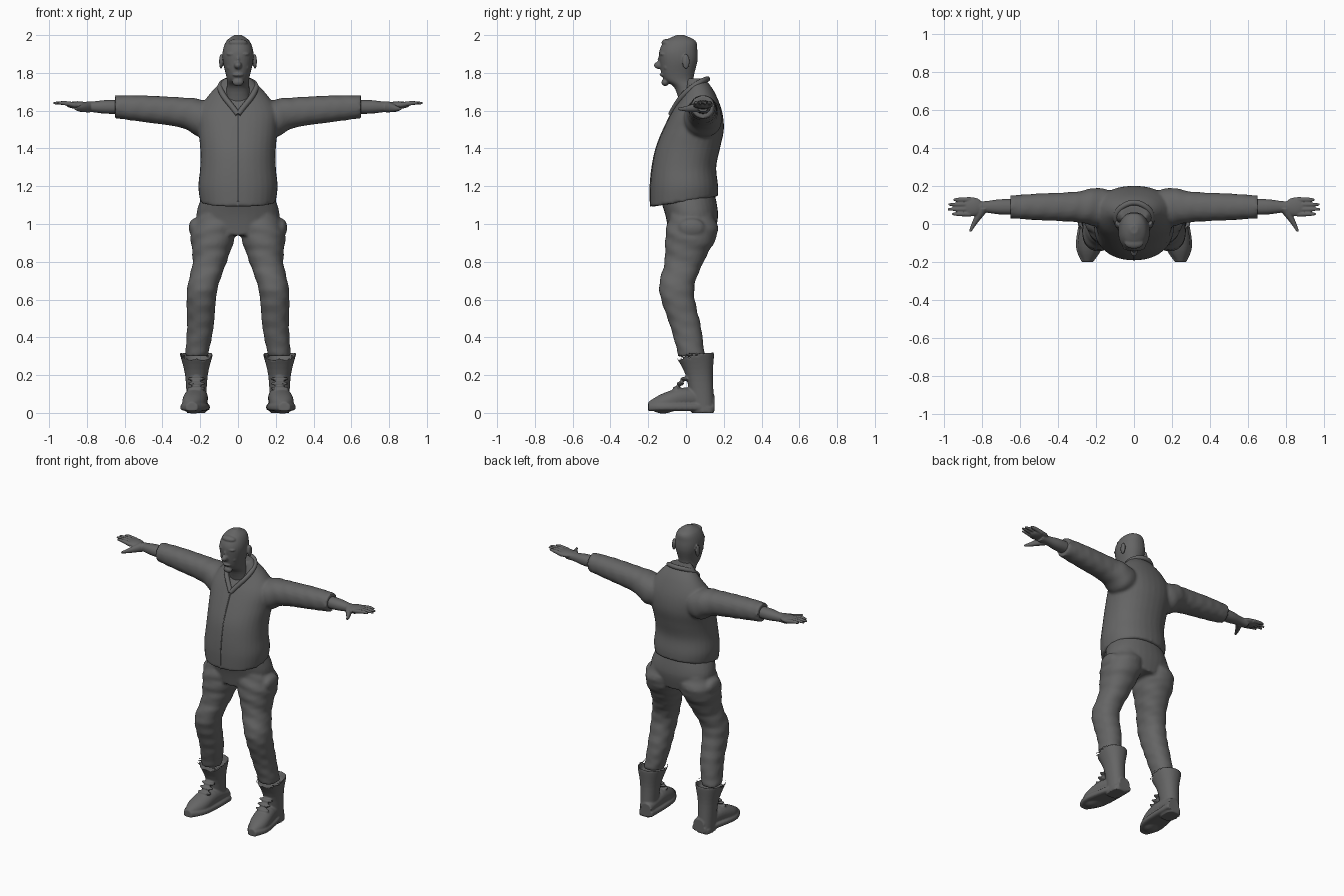
import bpy, bmesh, math
from mathutils import Matrix

default = bpy.data.objects.get("Cube")
if default:
    bpy.data.objects.remove(default)

# One flat colour for the whole figure
shade = 0.13
grey = bpy.data.materials.new("dark grey")
grey.use_nodes = True
grey.diffuse_color = (shade, shade, shade, 1)
grey.node_tree.nodes["Principled BSDF"].inputs["Base Color"].default_value = grey.diffuse_color

SEGMENTS, STEPS = 32, 5
ONE, BOTH = (1,), (1, -1)


def blend(before, start, end, after, u):
    """Catmull-Rom step between the start and end rings."""
    return [q + u / 2 * (r - p + u * (2 * p - 5 * q + 4 * r - s + u * (3 * (q - r) + s - p)))
            for p, q, r, s in zip(before, start, end, after)]


def loft(body, axis, rings, sides=ONE, power=2.2, fold=0):
    """Closed body through rings: place along axis, centre pair, radius pair."""
    padded = [rings[0], *rings, rings[-1]]
    path = [blend(*four, step / STEPS)
            for four in zip(padded, padded[1:], padded[2:], padded[3:])
            for step in range(STEPS)]
    path.append(rings[-1])
    for side in sides:
        loops = []
        for place, centre_a, centre_b, radius_a, radius_b in path:
            loop = []
            for k in range(SEGMENTS):
                angle = math.tau * k / SEGMENTS
                c, s = math.cos(angle), math.sin(angle)
                crease = 1 + fold * math.sin(place * 75 + 2 * c + 3 * s)
                a = centre_a + radius_a * crease * math.copysign(abs(c) ** (2 / power), c)
                b = centre_b + radius_b * crease * math.copysign(abs(s) ** (2 / power), s)
                x, y, z = {"x": (place, a, b), "y": (a, place, b), "z": (a, b, place)}[axis]
                loop.append(body.verts.new((x * side, y, z)))
            loops.append(loop)
        for lower, upper in zip(loops, loops[1:]):
            for k in range(SEGMENTS):
                body.faces.new((lower[k - 1], lower[k], upper[k], upper[k - 1]))
        body.faces.new(loops[0])
        body.faces.new(loops[-1])


def trunk(body, rings):
    """Central loft from height, depth centre, half width and half depth."""
    loft(body, "z", [(z, 0, y, wide, deep) for z, y, wide, deep in rings])


def limb(body, axis, joints, ratio=1.0, fold=0):
    """Mirrored pair of limbs from place, centre pair and radius."""
    rings = [(place, a, b, radius, radius * ratio) for place, a, b, radius in joints]
    loft(body, axis, rings, BOTH, fold=fold)


def ball(body, centre, size, sides=ONE):
    for side in sides:
        place = Matrix.Translation((centre[0] * side, *centre[1:]))
        bmesh.ops.create_uvsphere(body, u_segments=SEGMENTS, v_segments=SEGMENTS // 2,
                                  radius=1, matrix=place @ Matrix.Diagonal((*size, 1)))


def finish(body, name, voxel):
    """Fuse the overlapping bodies into one smooth skin."""
    bmesh.ops.recalc_face_normals(body, faces=body.faces)
    mesh = bpy.data.meshes.new(name)
    body.to_mesh(mesh)
    body.free()
    mesh.materials.append(grey)
    part = bpy.data.objects.new(name, mesh)
    bpy.context.collection.objects.link(part)
    skin = part.modifiers.new("fuse", "REMESH")
    skin.mode = "VOXEL"
    skin.voxel_size = voxel
    skin.use_smooth_shade = True
    soften = part.modifiers.new("soften", "SMOOTH")
    soften.iterations = 2


def cord(name, points, radius):
    curve = bpy.data.curves.new(name, "CURVE")
    curve.dimensions = "3D"
    curve.bevel_depth = radius
    curve.use_fill_caps = True
    spline = curve.splines.new("NURBS")
    spline.points.add(len(points) - 1)
    for point, place in zip(spline.points, points):
        point.co = (*place, 1)
    spline.use_endpoint_u = True
    spline.order_u = 3
    curve.materials.append(grey)
    part = bpy.data.objects.new(name, curve)
    bpy.context.collection.objects.link(part)


# Jacket: torso, sleeves and a tilted hem
jacket = bmesh.new()
torso = [(1.12, -.01, .2, .18), (1.2, -.01, .21, .18), (1.3, -.01, .2, .17),
         (1.4, .01, .2, .17), (1.5, .04, .21, .16), (1.6, .06, .21, .13),
         (1.7, .07, .14, .08), (1.77, .05, .07, .05)]
trunk(jacket, torso)
sleeve_y = .09
sleeve = [(.1, 1.55, .08), (.2, 1.56, .1), (.3, 1.59, .08), (.5, 1.61, .07), (.65, 1.62, .06)]
limb(jacket, "x", [(x, sleeve_y, z, radius) for x, z, radius in sleeve], fold=.02)
hem_top = torso[1][0]
for vert in jacket.verts:
    vert.co.z += 2 * vert.co.y * max(0, hem_top - vert.co.z)
finish(jacket, "jacket", .01)

# Zip down the belly line, and a shawl collar round the neck
cord("zip", [(0, y - deep, z) for z, y, wide, deep in torso[:6]], .004)
lapel = [(.03, -.06, 1.62), (.08, -.02, 1.68), (.1, .04, 1.73), (.07, .09, 1.76)]
notch, nape = (0, -.08, 1.58), (0, .12, 1.77)
other_lapel = [(-x, y, z) for x, y, z in reversed(lapel)]
cord("collar", [notch, *lapel, nape, *other_lapel, notch], .015)

# Trousers: hips, creased legs and pocket bulges
trousers = bmesh.new()
trunk(trousers, [(1.17, 0, .18, .15), (1.05, .03, .22, .14), (.94, .03, .18, .12)])
limb(trousers, "z", [(1.05, .11, .03, .1), (.95, .13, .03, .12), (.8, .15, -.01, .09),
                     (.65, .19, -.05, .08), (.45, .2, 0, .07), (.3, .22, .03, .06)],
     ratio=1.15, fold=.03)
ball(trousers, (.23, .03, .98), (.03, .07, .05), BOTH)
finish(trousers, "trousers", .01)

# Boots: flared hollow shaft, foot splayed outwards, sole, heel and laces
boots = bmesh.new()
ankle_x = .22
shaft = [(.03, .09, .05), (.2, .07, .06), (.32, .04, .09), (.28, .04, .07)]
limb(boots, "z", [(z, ankle_x, y, radius) for z, y, radius in shaft], ratio=1.2)
foot = [(.15, .06, .04), (0, .08, .06), (-.12, .05, .06), (-.2, .04, .02)]
limb(boots, "y", [(y, ankle_x - y / 8, z, radius) for y, z, radius in foot], ratio=.9)
sole = [(y, ankle_x - y / 8, .03, radius + .01, .02) for y, z, radius in foot]
loft(boots, "y", sole, BOTH, power=4)
heel = [(z, ankle_x, .09, .05, .06) for z in (0, .03)]
loft(boots, "z", heel, BOTH, power=3)
for row in range(3):
    ball(boots, (ankle_x, row / 50 - .05, row / 40 + .13), (.05, .02, .01), BOTH)
finish(boots, "boots", .006)

# Hands: forearm, palm, four fingers and thumb
hands = bmesh.new()
wrist_z = 1.62
forearm = [(.6, .04), (.7, .04), (.78, .03), (.84, .03)]
limb(hands, "x", [(x, sleeve_y, wrist_z, radius) for x, radius in forearm], ratio=.9)
ball(hands, (.85, sleeve_y, wrist_z + .01), (.06, .05, .02), BOTH)
for finger in range(4):
    y = sleeve_y + (finger - 1.5) / 40
    reach = .98 - (finger - 1.4) ** 2 / 80
    limb(hands, "x", [(.86, y, 1.63, .014), (.92, y, 1.64, .011), (reach, y, 1.64, .006)])
limb(hands, "y", [(.08, .79, wrist_z, .03), (0, .84, 1.61, .014), (-.04, .86, 1.61, .007)])
finish(hands, "hands", .004)

# Head: neck, jaw and skull, then the features
head = bmesh.new()
trunk(head, [(1.62, .03, .07, .06), (1.72, 0, .06, .06), (1.77, -.04, .06, .08),
             (1.86, -.04, .08, .1), (1.92, -.04, .08, .1), (1.97, -.03, .06, .08),
             (2, -.03, .02, .02)])
features = {
    "nose tip": ((0, -.14, 1.84), (.02, .03, .02), ONE),
    "nose bridge": ((0, -.13, 1.87), (.01, .02, .03), ONE),
    "lips": ((0, -.12, 1.79), (.03, .02, .01), ONE),
    "chin": ((0, -.11, 1.75), (.03, .02, .02), ONE),
    "hair tuft": ((0, -.1, 1.96), (.05, .03, .02), ONE),
    "brow": ((.03, -.12, 1.9), (.03, .02, .01), BOTH),
    "eye": ((.03, -.12, 1.87), (.02, .01, .01), BOTH),
    "cheek": ((.04, -.1, 1.83), (.02, .02, .02), BOTH),
    "ear": ((.09, 0, 1.86), (.01, .02, .04), BOTH),
}
for centre, size, sides in features.values():
    ball(head, centre, size, sides)
finish(head, "head", .005)
